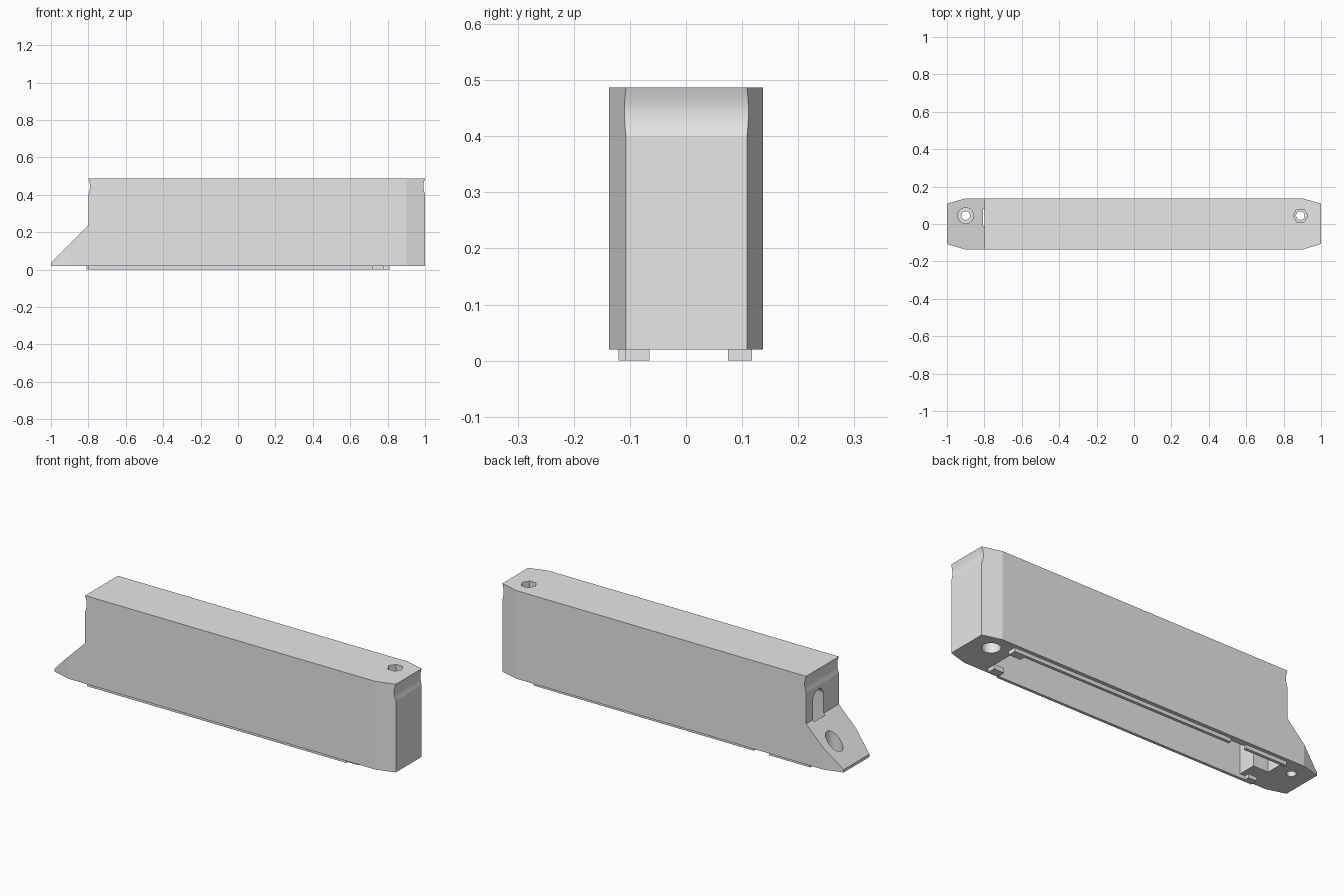
import bpy, bmesh, math
from mathutils import Matrix

cube = bpy.data.objects.get("Cube")
if cube:
    bpy.data.objects.remove(cube, do_unlink=True)

grey = bpy.data.materials.new("light_grey")
grey.use_nodes = True
colour = (0.8, 0.8, 0.8, 1)
grey.diffuse_color = colour
grey.node_tree.nodes["Principled BSDF"].inputs["Base Color"].default_value = colour


def finish(name, bm):
    bmesh.ops.recalc_face_normals(bm, faces=bm.faces)
    mesh = bpy.data.meshes.new(name)
    bm.to_mesh(mesh)
    bm.free()
    mesh.materials.append(grey)
    obj = bpy.data.objects.new(name, mesh)
    bpy.context.collection.objects.link(obj)
    return obj


def prism(name, points, offset):
    """Extrude a closed outline along an offset vector."""
    bm = bmesh.new()
    face = bm.faces.new([bm.verts.new(p) for p in points])
    new = bmesh.ops.extrude_face_region(bm, geom=[face])["geom"]
    verts = [g for g in new if isinstance(g, bmesh.types.BMVert)]
    bmesh.ops.translate(bm, verts=verts, vec=offset)
    return finish(name, bm)


def box(name, x0, x1, y0, y1, z0, z1):
    outline = [(x0, y0, z0), (x1, y0, z0), (x1, y1, z0), (x0, y1, z0)]
    return prism(name, outline, (0, 0, z1 - z0))


def bore(x, y, radius, z0, z1, sides=32):
    ring = [(x + radius * math.cos(math.tau * i / sides),
             y + radius * math.sin(math.tau * i / sides), z0) for i in range(sides)]
    return prism("bore_cutter", ring, (0, 0, z1 - z0))


def combine(obj, cutter, operation="DIFFERENCE"):
    mod = obj.modifiers.new("cut", "BOOLEAN")
    mod.operation = operation
    mod.solver = "EXACT"
    mod.object = cutter
    bpy.context.view_layer.objects.active = obj
    bpy.ops.object.modifier_apply(modifier=mod.name)
    bpy.data.objects.remove(cutter, do_unlink=True)


# Side profile: sloped foot at one end, shallow finger groove near the top of both ends
BASE, TOP, GROOVE = 0.02, 0.487, 0.40
STEPS = 8


def groove(x, inward):
    return [(x + inward * 0.009 * math.sin(math.pi * i / STEPS),
             GROOVE + (TOP - GROOVE) * i / STEPS) for i in range(STEPS + 1)]


side = [(-1, BASE), (1, BASE)] + groove(1, -1) + groove(-0.8, 1)[::-1]
side += [(-0.8, 0.235), (-1, 0.035)]
body = prism("body", [(x, -0.2, z) for x, z in side], (0, 0.4, 0))

# Plan outline tapers at both ends
plan = [(-1.01, -0.104), (-0.9, -0.137), (0.9, -0.137), (1.01, -0.104),
        (1.01, 0.106), (0.9, 0.137), (-0.9, 0.137), (-1.01, 0.106)]
combine(body, prism("plan_cutter", [(x, y, -0.1) for x, y in plan], (0, 0, 1)), "INTERSECT")

# Hollow interior, open underneath
combine(body, box("cavity_cutter", -0.72, 0.78, -0.105, 0.102, -0.1, 0.42))

# Arched slot through the upright wall above the slope
SLOT_Y, SLOT_R, SLOT_Z = 0.035, 0.045, 0.335
arch = [(SLOT_Y - SLOT_R, -0.1), (SLOT_Y + SLOT_R, -0.1)]
arch += [(SLOT_Y + SLOT_R * math.cos(math.pi * i / 12),
          SLOT_Z + SLOT_R * math.sin(math.pi * i / 12)) for i in range(13)]
combine(body, prism("slot_cutter", [(-0.808, y, z) for y, z in arch], (0.12, 0, 0)))

# Screw holes: hexagonal nut pocket at one end, counterbore in the slope at the other
HOLE_Y = 0.045
for x in (-0.9, 0.89):
    combine(body, bore(x, HOLE_Y, 0.023, -0.1, 0.7))
combine(body, bore(0.89, HOLE_Y, 0.039, 0.43, 0.7, 6))
combine(body, bore(0.89, HOLE_Y, 0.045, -0.1, 0.08))
combine(body, bore(-0.9, HOLE_Y, 0.042, 0.06, 0.5))

# Lips and end hooks around the underside opening
lips = {
    "front_lip": (-0.8, 0.72, -0.12, -0.105),
    "front_end_hook": (0.72, 0.78, -0.108, -0.065),
    "front_slope_hook": (-0.8, -0.75, -0.105, -0.08),
    "back_lip": (-0.48, 0.81, 0.102, 0.118),
    "back_slope_lip": (-0.81, -0.57, 0.102, 0.118),
    "back_end_hook": (0.74, 0.81, 0.075, 0.102),
}
for name, (x0, x1, y0, y1) in lips.items():
    box(name, x0, x1, y0, y1, 0, BASE + 0.005)

# Keep crisp corners while the finger grooves shade smoothly
bpy.ops.object.select_all(action="DESELECT")
body.select_set(True)
bpy.context.view_layer.objects.active = body
bpy.ops.object.shade_smooth_by_angle(angle=math.radians(10))
